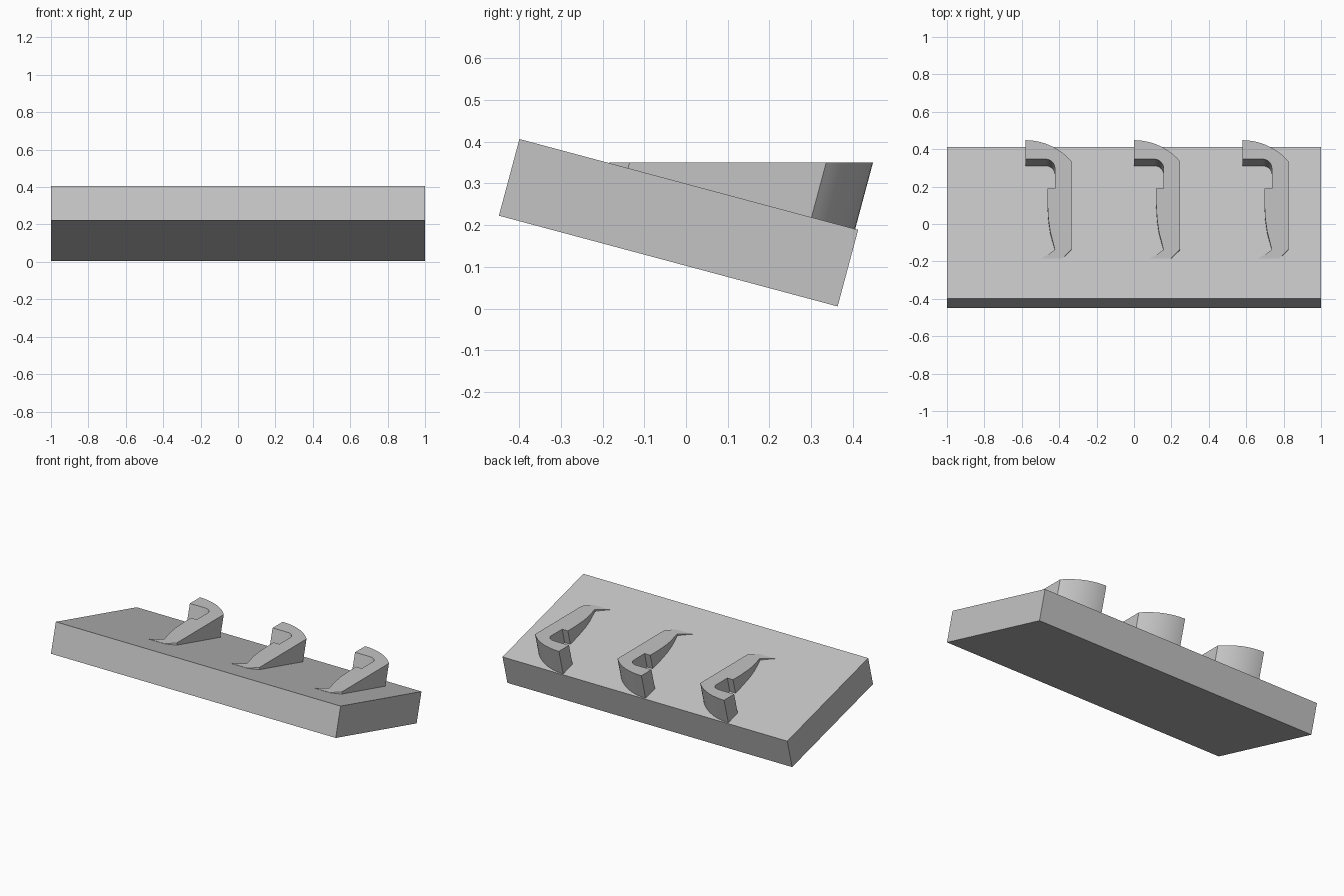
import bpy, bmesh, math
from mathutils import Vector

if "Cube" in bpy.data.objects:
    bpy.data.objects.remove(bpy.data.objects["Cube"])

TILT = math.radians(15)
TOP_Z = 0.35
along = Vector((0, math.cos(TILT), -math.sin(TILT)))
up = Vector((0, math.sin(TILT), math.cos(TILT)))
corner = Vector((0, -0.399, 0.406))       # upper front edge of the slab

grey = bpy.data.materials.new("light_grey")
grey.diffuse_color = (0.55, 0.55, 0.55, 1)
grey.use_nodes = True
grey.node_tree.nodes["Principled BSDF"].inputs["Base Color"].default_value = grey.diffuse_color


def prism(name, bottom, top):
    """Closed solid between two matching outlines."""
    bm = bmesh.new()
    lo = [bm.verts.new(p) for p in bottom]
    hi = [bm.verts.new(p) for p in top]
    bm.faces.new(lo[::-1])
    bm.faces.new(hi)
    n = len(lo)
    for i in range(n):
        j = (i + 1) % n
        bm.faces.new((lo[i], lo[j], hi[j], hi[i]))
    bmesh.ops.recalc_face_normals(bm, faces=bm.faces)
    mesh = bpy.data.meshes.new(name)
    bm.to_mesh(mesh)
    bm.free()
    mesh.materials.append(grey)
    obj = bpy.data.objects.new(name, mesh)
    bpy.context.collection.objects.link(obj)
    return obj


def arc(cx, cy, r, a0, a1, n):
    return [(cx + r * math.cos(math.radians(a0 + (a1 - a0) * i / n)),
             cy + r * math.sin(math.radians(a0 + (a1 - a0) * i / n)))
            for i in range(n + 1)]


# Tilted slab
side = [corner, corner + along * 0.84, corner + along * 0.84 - up * 0.19, corner - up * 0.19]
prism("slab", [p + Vector((-1, 0, 0)) for p in side], [p + Vector((1, 0, 0)) for p in side])

# Hook outline on its level top
outline = [(0.198, -0.184), (0.247, -0.135)]
outline += arc(0, 0.122, 0.326, 41, 90, 16)                  # rounded back
outline += [(0, 0.347)]
outline += arc(0.108, 0.297, 0.05, 90, 0, 8)                 # inner corner
outline += [(0.158, 0.19), (0.118, 0.19), (0.118, 0.12), (0.123, 0.03),
            (0.133, -0.04), (0.158, -0.137), (0.13, -0.158), (0.085, -0.184)]

# Hooks rise square to the slab and are cut off level
for i, x in enumerate((-0.581, 0, 0.579)):
    top = [Vector((x + px, py, TOP_Z)) for px, py in outline]
    bottom = [p - up * ((p - corner).dot(up) + 0.006) for p in top]
    hook = prism(f"hook_{i + 1}", bottom, top)
    bpy.ops.object.select_all(action='DESELECT')
    hook.select_set(True)
    bpy.context.view_layer.objects.active = hook
    bpy.ops.object.shade_smooth_by_angle(angle=math.radians(25))
